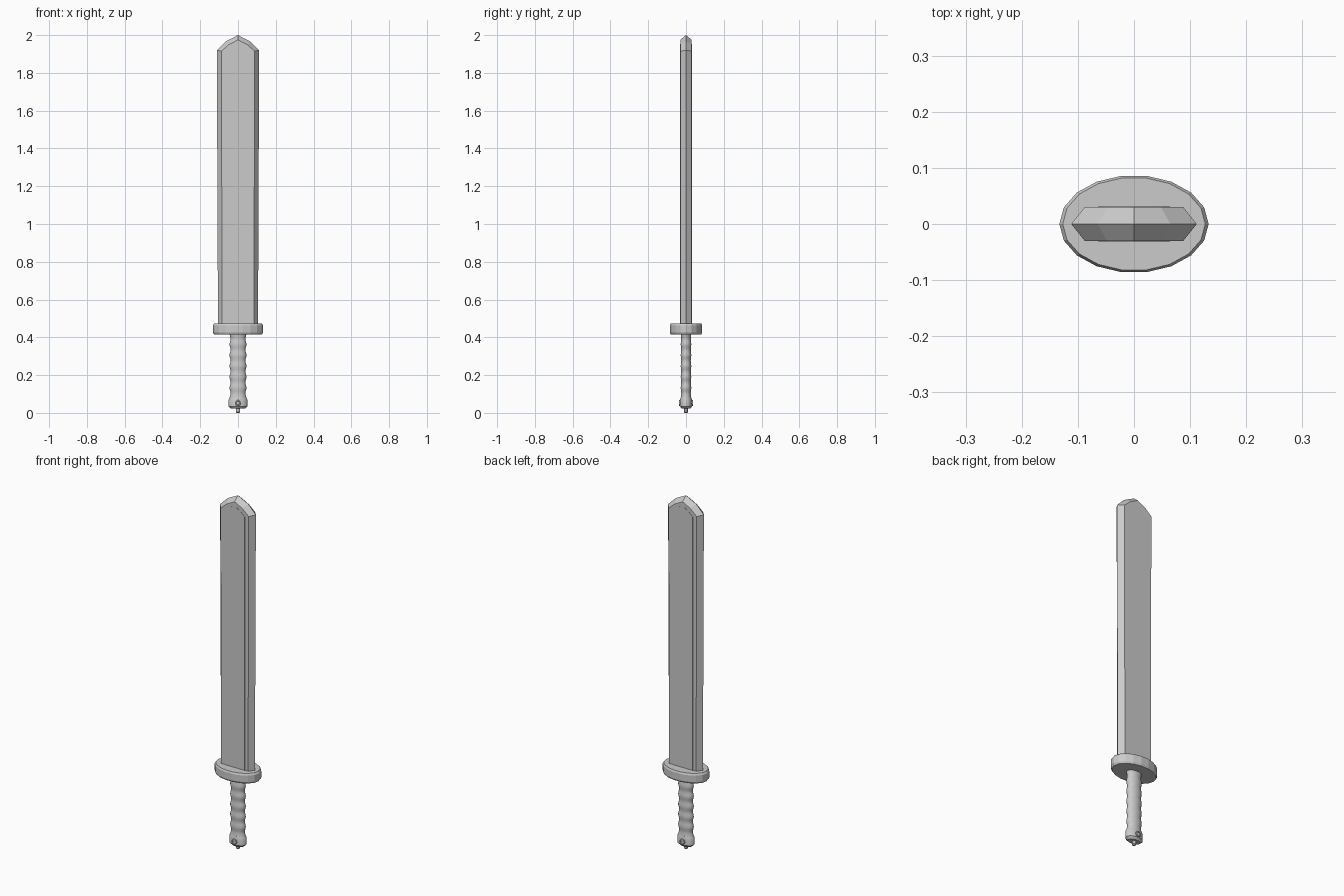
import bpy, bmesh
from math import sin, cos, pi, radians

if "Cube" in bpy.data.objects:
    bpy.data.objects.remove(bpy.data.objects["Cube"])


def finish(name, bm, smooth=None):
    bmesh.ops.recalc_face_normals(bm, faces=bm.faces[:])
    me = bpy.data.meshes.new(name)
    bm.to_mesh(me)
    bm.free()
    ob = bpy.data.objects.new(name, me)
    bpy.context.collection.objects.link(ob)
    if smooth:
        bpy.ops.object.select_all(action='DESELECT')
        ob.select_set(True)
        bpy.context.view_layer.objects.active = ob
        bpy.ops.object.shade_smooth_by_angle(angle=radians(smooth))
    return ob


def bridge(bm, a, b):
    n = len(a)
    for i in range(n):
        j = (i + 1) % n
        bm.faces.new((a[i], a[j], b[j], b[i]))


def loft(name, rings, sides, smooth=None):
    """Stack of ellipses given as (z, x radius, y radius), capped at both ends."""
    bm = bmesh.new()
    loops = [[bm.verts.new((rx * cos(2 * pi * i / sides), ry * sin(2 * pi * i / sides), z))
              for i in range(sides)] for z, rx, ry in rings]
    for a, b in zip(loops, loops[1:]):
        bridge(bm, a, b)
    bm.faces.new(loops[0])
    bm.faces.new(loops[-1])
    return finish(name, bm, smooth)


def outline(half):
    """Mirror a right-hand (x, z) profile ending on the centre line."""
    return half + [(-x, z) for x, z in reversed(half[:-1])]


# Blade: sharp outer outline at y = 0, flat faces inset front and back
edge = outline([(0.106, 0.46), (0.112, 1.92), (0.065, 1.967), (0, 2.0)])
flat = outline([(0.084, 0.46), (0.088, 1.915), (0.048, 1.95), (0, 1.975)])
bm = bmesh.new()
front, mid, back = [[bm.verts.new((x, y, z)) for x, z in pts]
                    for pts, y in ((flat, -0.03), (edge, 0), (flat, 0.03))]
bridge(bm, front, mid)
bridge(bm, mid, back)
bm.faces.new(front)
bm.faces.new(back)
finish("blade", bm)

# Very shallow raised panel on both blade faces
panel = outline([(0.064, 0.46), (0.064, 1.905), (0.04, 1.93), (0, 1.952)])
bm = bmesh.new()
front, back = [[bm.verts.new((x, y, z)) for x, z in panel] for y in (-0.0315, 0.0315)]
bridge(bm, front, back)
bm.faces.new(front)
bm.faces.new(back)
finish("blade_panel", bm)

# Oval guard with chamfered rims
loft("guard", [(0.415, 0.127, 0.082), (0.425, 0.133, 0.087),
               (0.462, 0.133, 0.087), (0.472, 0.127, 0.083)], 18)

# Grip with finger waves
rings = []
for i in range(37):
    z = 0.075 + 0.345 * i / 36
    wave = cos(2 * pi * 6 * i / 36)
    rings.append((z, 0.042 + 0.003 * wave, 0.027 + 0.0015 * wave))
loft("grip", rings, 18, 40)

# Pommel cap and its end stud
loft("pommel", [(0.022, 0.036, 0.022), (0.034, 0.05, 0.032),
                (0.07, 0.05, 0.032), (0.083, 0.043, 0.028)], 18, 30)
loft("pommel_stud", [(0, 0.006, 0.006), (0.005, 0.011, 0.011), (0.028, 0.011, 0.011)], 12, 30)

# Ring-shaped rivets on the front and back of the pommel
for side, label in ((-1, "front"), (1, "back")):
    bm = bmesh.new()
    loops = [[bm.verts.new((r * cos(2 * pi * i / 14), side * y, 0.052 + r * sin(2 * pi * i / 14)))
              for i in range(14)]
             for r, y in ((0.016, 0.02), (0.016, 0.036), (0.014, 0.038), (0.01, 0.038), (0.009, 0.034))]
    for a, b in zip(loops, loops[1:]):
        bridge(bm, a, b)
    bm.faces.new(loops[0])
    bm.faces.new(loops[-1])
    finish("rivet_" + label, bm, 30)
